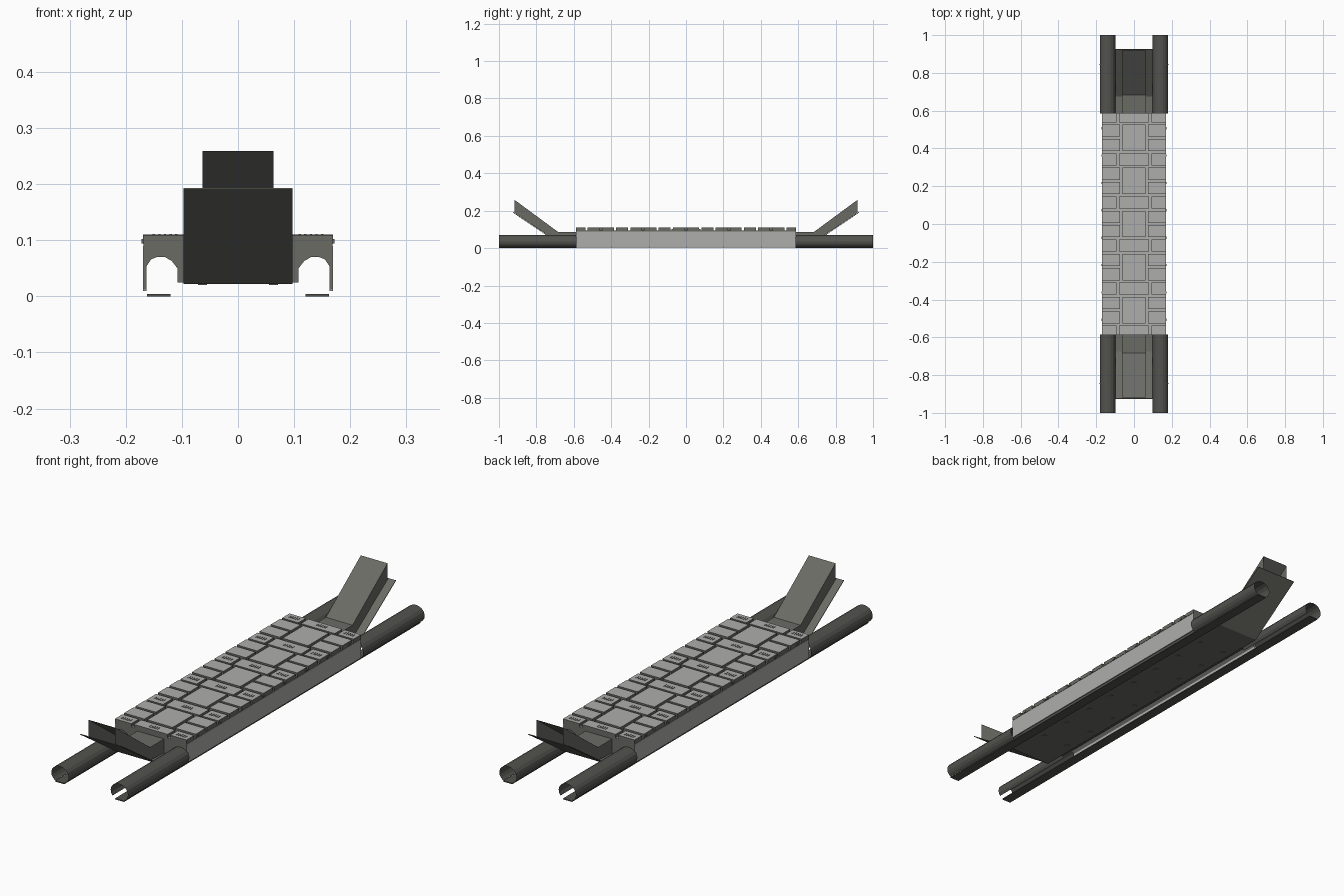
import bpy, bmesh, math

if "Cube" in bpy.data.objects:
    bpy.data.objects.remove(bpy.data.objects["Cube"])

def mat(name, c):
    m = bpy.data.materials.new(name)
    m.diffuse_color = (*c, 1)
    m.use_nodes = True
    m.node_tree.nodes["Principled BSDF"].inputs["Base Color"].default_value = m.diffuse_color
    return m

LIGHT = mat("light_grey", (0.42, 0.42, 0.415))
OLIVE = mat("olive_grey", (0.145, 0.145, 0.13))
DARK = mat("dark_grey", (0.085, 0.085, 0.077))

def finish(bm, name, mats, rule=None, solid=True):
    if solid:
        bmesh.ops.recalc_face_normals(bm, faces=bm.faces)
    bm.normal_update()
    if rule:
        for f in bm.faces:
            f.material_index = rule(f)
    me = bpy.data.meshes.new(name)
    bm.to_mesh(me)
    bm.free()
    for m in mats:
        me.materials.append(m)
    ob = bpy.data.objects.new(name, me)
    bpy.context.collection.objects.link(ob)
    return ob

def box(bm, x0, x1, y0, y1, z0, z1):
    vs = bmesh.ops.create_cube(bm, size=1)["verts"]
    for v in vs:
        v.co.x = x0 if v.co.x < 0 else x1
        v.co.y = y0 if v.co.y < 0 else y1
        v.co.z = z0 if v.co.z < 0 else z1

def strip(bm, rows):
    # quads between neighbouring rows of points
    vr = [[bm.verts.new(p) for p in r] for r in rows]
    for a, b in zip(vr, vr[1:]):
        for i in range(len(a) - 1):
            bm.faces.new((a[i], a[i + 1], b[i + 1], b[i]))

DY = 0.588   # half length of the deck
CX, CZ, RX, RZ = 0.14, 0.035, 0.041, 0.036   # tube section

# deck frame: section with an arched channel on each side, extruded along y
half = [(0.168, 0.094), (0.168, 0.012), (0.164, 0.012), (0.164, 0.052),
        (0.155, 0.066), (0.145, 0.07), (0.13, 0.07), (0.118, 0.063),
        (0.108, 0.05), (0.108, 0.025)]
sec = half + [(-x, z) for x, z in reversed(half)]
bm = bmesh.new()
ends = [[bm.verts.new((x, y, z)) for x, z in sec] for y in (-DY, DY)]
for e in ends:
    bm.faces.new(e)
n = len(sec)
for i in range(n):
    j = (i + 1) % n
    bm.faces.new((ends[0][i], ends[0][j], ends[1][j], ends[1][i]))
finish(bm, "deck_frame", [OLIVE, LIGHT],
       lambda f: 1 if f.normal.z > 0.9 and f.calc_center_median().z > 0.09 else 0)

# side panels
bm = bmesh.new()
for s in (-1, 1):
    box(bm, *sorted((s * 0.1635, s * 0.1695)), -DY, DY, 0.01, 0.09)
finish(bm, "side_panels", [LIGHT])

# raised deck plates: light tops, olive edges
bm = bmesh.new()
TOP = 0.11
P = 0.228
for r in range(5):
    yc = (r - 2) * P
    box(bm, -0.06, 0.06, yc - 0.07, yc + 0.07, 0.093, TOP)
    for s in (-1, 1):
        for k in (-1, 1):
            y0, y1 = sorted((yc + k * 0.006, yc + k * 0.07))
            box(bm, *sorted((s * 0.073, s * 0.169)), y0, y1, 0.093, TOP)
for r in range(6):
    yc = (r - 2.5) * P
    a, b = max(yc - 0.032, -DY), min(yc + 0.032, DY)
    for x0, x1 in ((-0.169, -0.092), (-0.08, 0.08), (0.092, 0.169)):
        box(bm, x0, x1, a, b, 0.093, TOP - 0.001)
finish(bm, "deck_plates", [OLIVE, LIGHT], lambda f: 1 if f.normal.z > 0.9 else 0)

# small grip bars on the narrow plates
bm = bmesh.new()
for r in range(6):
    yc = max(-0.565, min(0.565, (r - 2.5) * P))
    for c in (-0.13, 0, 0.13):
        for k in range(5):
            x = c + (k - 2) * 0.01
            box(bm, x - 0.002, x + 0.002, yc - 0.008, yc + 0.008, 0.107, 0.111)
finish(bm, "grip_bars", [OLIVE, LIGHT], lambda f: 1 if f.normal.z > 0.9 else 0)

# belly pan with upswept ends
bm = bmesh.new()
path = [(-0.925, 0.193), (-0.675, 0.0245), (0.675, 0.0245), (0.925, 0.193)]
strip(bm, [[(-0.097, y, z), (0.097, y, z)] for y, z in path])
pan = finish(bm, "belly_pan", [OLIVE], solid=False)
mod = pan.modifiers.new("thickness", "SOLIDIFY")
mod.thickness = 0.003

# end chutes: open box, flat and then sloping up
def chute(s, name):
    bm = bmesh.new()
    rows = []
    for y, top, low in ((0.585, 0.085, 0.025), (0.682, 0.085, 0.03), (0.918, 0.259, 0.19)):
        rows.append([(-0.063, s * y, low), (-0.063, s * y, top),
                     (0.063, s * y, top), (0.063, s * y, low)])
    strip(bm, rows)
    bmesh.ops.recalc_face_normals(bm, faces=bm.faces)
    if sum(f.normal.z for f in bm.faces) < 0:
        bmesh.ops.reverse_faces(bm, faces=bm.faces)
    finish(bm, name, [OLIVE], solid=False)

chute(-1, "front_chute")
chute(1, "back_chute")

# open-ended side tubes, with a narrow slot along the bottom
def tube(sx, sy, name):
    bm = bmesh.new()
    rows = []
    for y in (0.586, 0.845, 1.0):
        row = []
        for i in range(14):
            a = math.radians(-58 + 276 * i / 13)
            row.append((sx * (CX + RX * math.cos(a)), sy * y, CZ + RZ * math.sin(a)))
        rows.append(row)
    strip(bm, rows)
    bmesh.ops.recalc_face_normals(bm, faces=bm.faces)
    if sum(f.normal.z for f in bm.faces) < 0:
        bmesh.ops.reverse_faces(bm, faces=bm.faces)
    finish(bm, name, [DARK], solid=False)

for sx, a in ((-1, "left"), (1, "right")):
    for sy, b in ((-1, "front"), (1, "back")):
        tube(sx, sy, f"{b}_{a}_tube")

# tube seams
bm = bmesh.new()
for sx in (-1, 1):
    for sy in (-1, 1):
        rows = []
        for dy in (-0.003, 0.003):
            rows.append([(sx * CX + 1.02 * RX * math.cos(t), sy * 0.845 + dy,
                          CZ + 1.02 * RZ * math.sin(t))
                         for t in [math.radians(-40 + 20 * i) for i in range(14)]])
        strip(bm, rows)
finish(bm, "tube_seams", [DARK])

# runner plates under the tubes
bm = bmesh.new()
for s in (-1, 1):
    box(bm, *sorted((s * 0.12, s * 0.162)), -1, 1, 0, 0.004)
finish(bm, "runner_plates", [DARK])

# bolts below the pan and along the deck edges
bm = bmesh.new()
for s in (-1, 1):
    for i in range(8):
        y = (i - 3.5) * 0.145
        box(bm, s * 0.063 - 0.008, s * 0.063 + 0.008, y - 0.008, y + 0.008, 0.02, 0.026)
        box(bm, *sorted((s * 0.168, s * 0.172)), y - 0.006, y + 0.006, 0.094, 0.102)
finish(bm, "bolts", [OLIVE])
